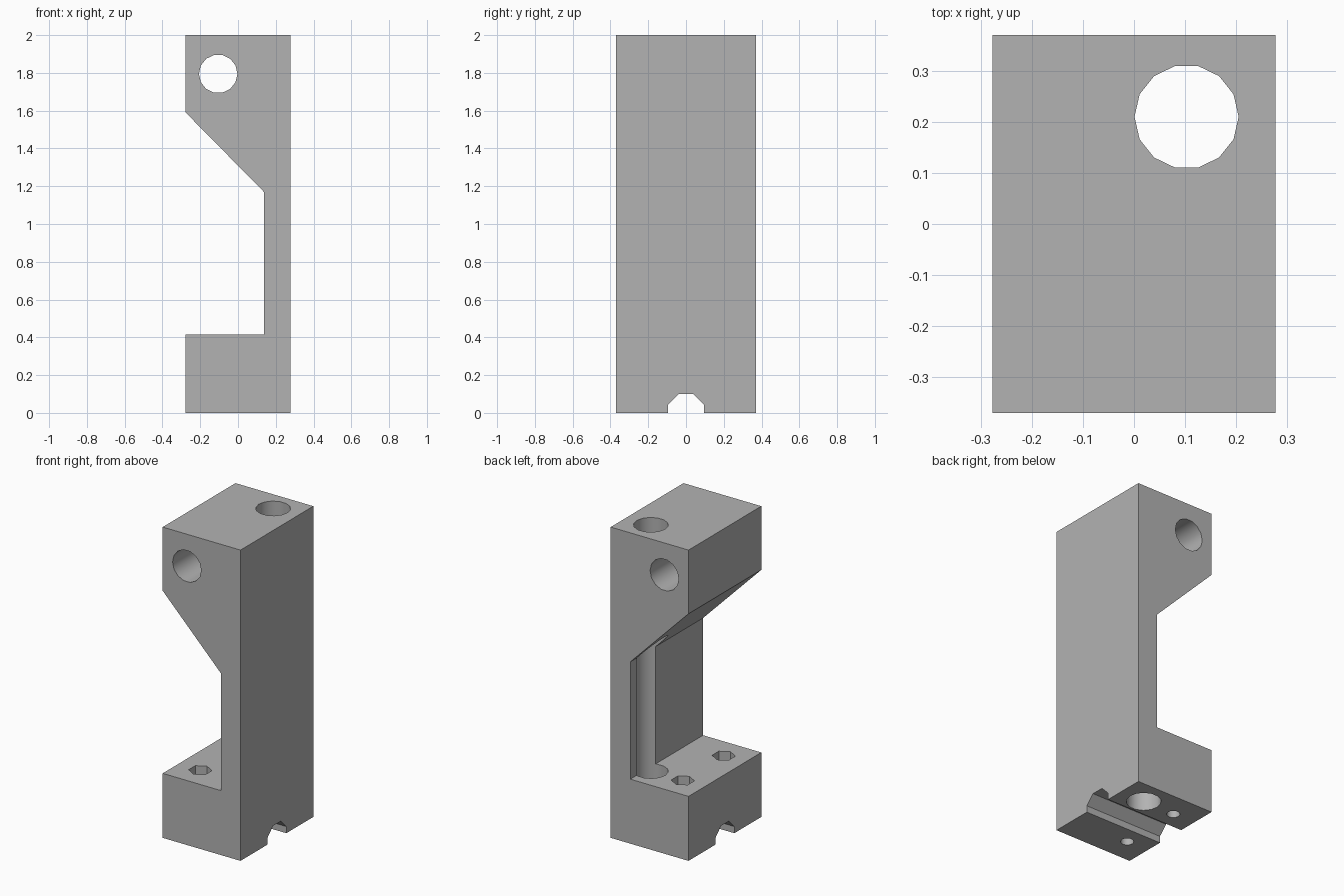
import bpy
import bmesh
import math
from mathutils import Matrix

cube = bpy.data.objects.get("Cube")
if cube:
    bpy.data.objects.remove(cube, do_unlink=True)

HALF_X, HALF_Y, HEIGHT = 0.277, 0.37, 2.0
BASE_TOP, WALL_X = 0.415, 0.137

grey = bpy.data.materials.new("plain grey")
grey.use_nodes = True
grey.diffuse_color = (0.45, 0.45, 0.45, 1)
grey.node_tree.nodes["Principled BSDF"].inputs["Base Color"].default_value = grey.diffuse_color


def add_object(name, bm):
    bmesh.ops.recalc_face_normals(bm, faces=bm.faces)
    mesh = bpy.data.meshes.new(name)
    bm.to_mesh(mesh)
    bm.free()
    mesh.materials.append(grey)
    obj = bpy.data.objects.new(name, mesh)
    bpy.context.collection.objects.link(obj)
    return obj


def prism(name, sides, radius, length, centre, axis="Z", turn=0):
    """Regular prism along an axis, with its first corner turned from +x."""
    aim = {"Z": Matrix(),
           "Y": Matrix.Rotation(math.pi / 2, 4, "X"),
           "X": Matrix.Rotation(math.pi / 2, 4, "Y")}[axis]
    # a half turn of a quarter circle keeps a corner on the +x side
    spin = Matrix.Rotation(math.radians(turn), 4, "Z")
    bm = bmesh.new()
    ring = [bm.verts.new((radius * math.cos(math.tau * i / sides),
                          radius * math.sin(math.tau * i / sides),
                          -length / 2)) for i in range(sides)]
    cap = bm.faces.new(ring)
    end = bmesh.ops.extrude_face_region(bm, geom=[cap])["geom"]
    bmesh.ops.translate(bm, vec=(0, 0, length),
                        verts=[v for v in end if isinstance(v, bmesh.types.BMVert)])
    bm.transform(Matrix.Translation(centre) @ aim @ spin)
    return add_object(name, bm)


# Bracket body: side profile extruded along y
profile = [(-HALF_X, 0), (HALF_X, 0), (HALF_X, HEIGHT), (-HALF_X, HEIGHT),
           (-HALF_X, 1.59), (WALL_X, 1.17), (WALL_X, BASE_TOP), (-HALF_X, BASE_TOP)]
bm = bmesh.new()
side = bm.faces.new([bm.verts.new((x, -HALF_Y, z)) for x, z in profile])
back = bmesh.ops.extrude_face_region(bm, geom=[side])["geom"]
bmesh.ops.translate(bm, vec=(0, 2 * HALF_Y, 0),
                    verts=[v for v in back if isinstance(v, bmesh.types.BMVert)])
body = add_object("bracket_body", bm)

# Rod hole, cross hole and bottom groove
cutters = [
    prism("rod_hole", 14, 0.102, 5, (0.103, 0.21, 1)),
    prism("cross_hole", 14, 0.102, 2, (-0.105, 0, 1.795), "Y"),
    prism("bottom_groove", 8, 0.104, 2, (0, 0, 0.003), "X", 22.5),
]
# Screw holes with hexagonal nut pockets
for name, y in (("front", -0.208), ("back", 0.208)):
    cutters.append(prism(name + "_screw_hole", 14, 0.039, 0.8, (-0.123, y, 0.1)))
    cutters.append(prism(name + "_nut_pocket", 6, 0.068, 0.4,
                         (-0.123, y, BASE_TOP), turn=30))

# Cut each hole out of the body
bpy.ops.object.select_all(action="DESELECT")
bpy.context.view_layer.objects.active = body
body.select_set(True)
for cutter in cutters:
    cutter.hide_render = True
    cut = body.modifiers.new(cutter.name, "BOOLEAN")
    cut.operation = "DIFFERENCE"
    cut.solver = "EXACT"
    cut.object = cutter
    bpy.ops.object.modifier_apply(modifier=cut.name)
    bpy.data.objects.remove(cutter, do_unlink=True)

bpy.ops.object.shade_smooth_by_angle(angle=math.radians(30))
